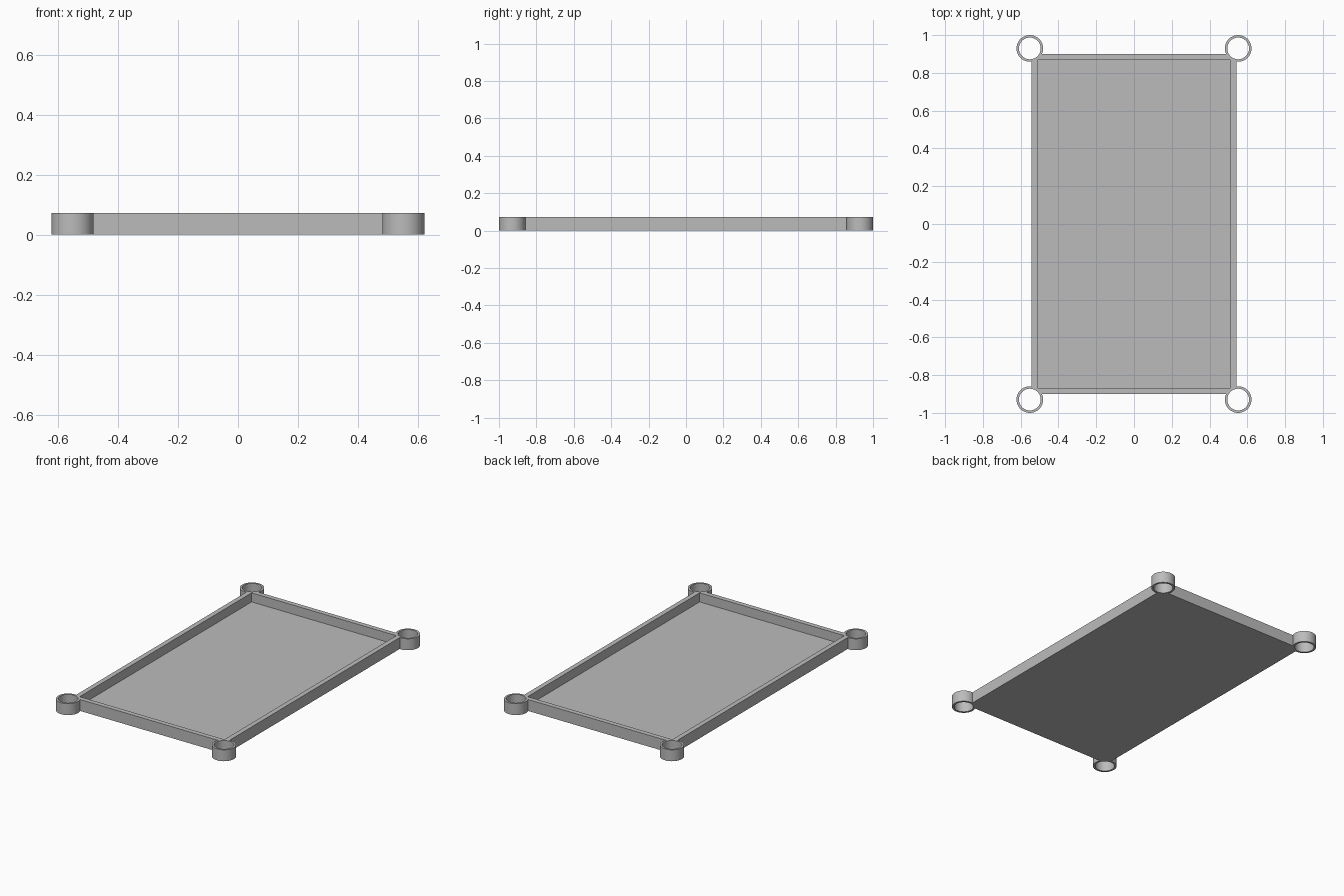
import bpy
import math

if "Cube" in bpy.data.objects:
    bpy.data.objects.remove(bpy.data.objects["Cube"], do_unlink=True)

HEIGHT, FLOOR = 0.073, 0.015
HALF_X, HALF_Y, WALL = 0.543, 0.90, 0.031
RING_X, RING_Y, RING_R, HOLE_R = 0.5515, 0.9295, 0.0705, 0.0575

grey = bpy.data.materials.new("plain grey")
grey.use_nodes = True
colour = (0.5, 0.5, 0.5, 1)
grey.diffuse_color = colour
grey.node_tree.nodes["Principled BSDF"].inputs["Base Color"].default_value = colour


def box(name, hx, hy, z0, z1):
    bpy.ops.mesh.primitive_cube_add(size=1, location=(0, 0, (z0 + z1) / 2))
    ob = bpy.context.object
    ob.name = name
    ob.scale = (2 * hx, 2 * hy, z1 - z0)
    bpy.ops.object.transform_apply(location=True, rotation=False, scale=True)
    ob.data.materials.append(grey)
    return ob


def cylinder(name, x, y, radius, z0, z1):
    bpy.ops.mesh.primitive_cylinder_add(vertices=64, radius=radius, depth=z1 - z0,
                                        location=(x, y, (z0 + z1) / 2))
    ob = bpy.context.object
    ob.name = name
    ob.data.materials.append(grey)
    return ob


def combine(target, tool, operation):
    mod = target.modifiers.new(operation.lower(), "BOOLEAN")
    mod.operation, mod.object, mod.solver = operation, tool, "EXACT"
    bpy.context.view_layer.objects.active = target
    bpy.ops.object.modifier_apply(modifier=mod.name)
    bpy.data.objects.remove(tool, do_unlink=True)


# Shallow tray with a raised rim
tray = box("tray", HALF_X, HALF_Y, 0, HEIGHT)
combine(tray, box("tray_recess", HALF_X - WALL, HALF_Y - WALL, FLOOR, HEIGHT + 0.1),
        "DIFFERENCE")

# Open mounting ring at each corner, its hole passing through the rim
corners = [(sx * RING_X, sy * RING_Y) for sx in (-1, 1) for sy in (-1, 1)]
for x, y in corners:
    combine(tray, cylinder("corner_ring", x, y, RING_R, 0, HEIGHT), "UNION")
for x, y in corners:
    combine(tray, cylinder("ring_hole", x, y, HOLE_R, -0.1, HEIGHT + 0.1), "DIFFERENCE")

# Smooth round walls, crisp corners
bpy.ops.object.select_all(action="DESELECT")
tray.select_set(True)
bpy.context.view_layer.objects.active = tray
bpy.ops.object.shade_smooth_by_angle(angle=math.radians(30))
